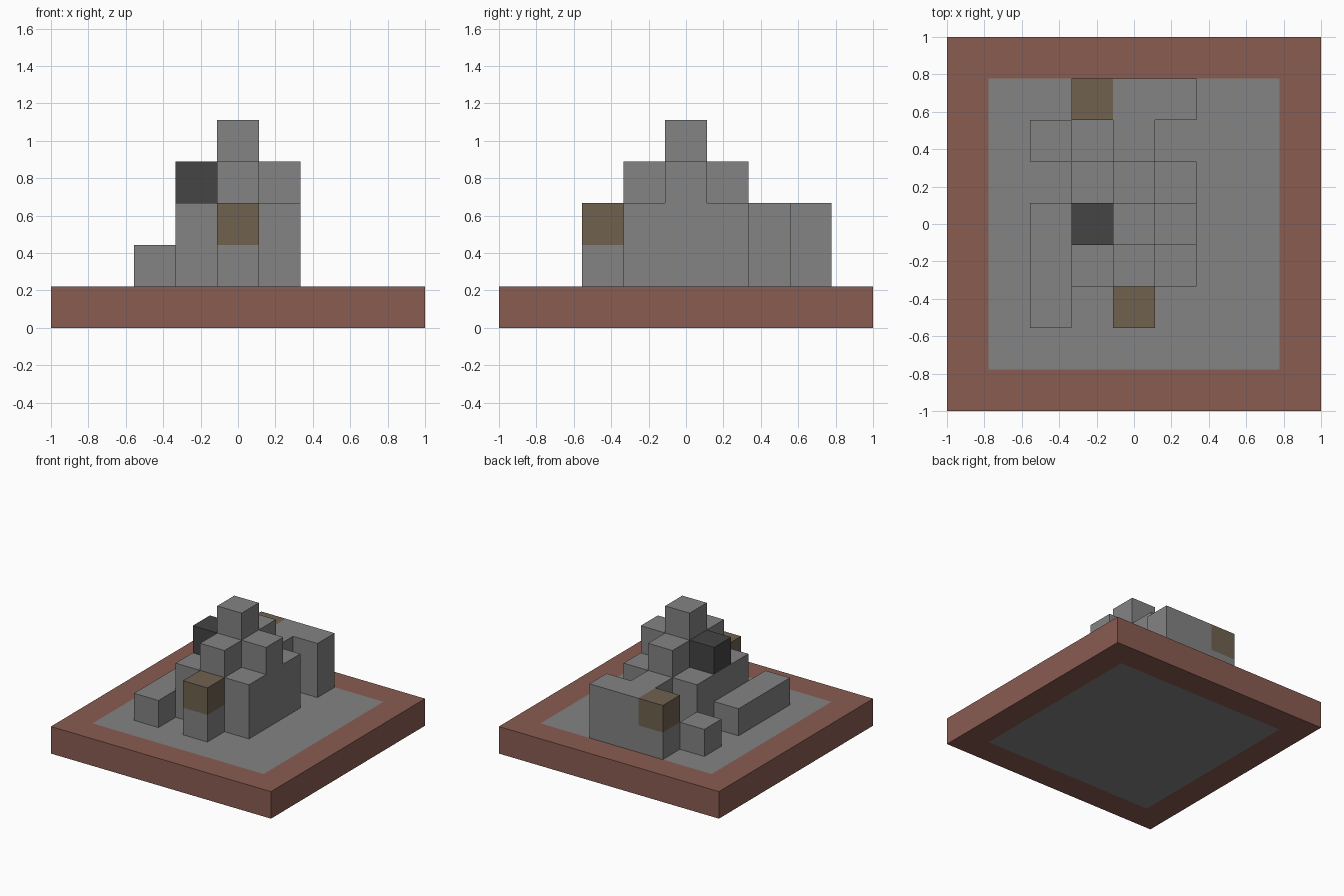
import bpy
import bmesh
from mathutils import Vector

if "Cube" in bpy.data.objects:
    bpy.data.objects.remove(bpy.data.objects["Cube"], do_unlink=True)

U = 2 / 9  # block size


def material(name, rgb):
    m = bpy.data.materials.new(name)
    m.use_nodes = True
    m.diffuse_color = (*rgb, 1)
    m.node_tree.nodes["Principled BSDF"].inputs["Base Color"].default_value = (*rgb, 1)
    return m


STONE, BRICK, WOOD, COAL = range(4)
MATERIALS = [
    material("grey stone", (0.227, 0.227, 0.227)),
    material("red brick", (0.25, 0.107, 0.083)),
    material("brown wood", (0.16, 0.12, 0.078)),
    material("dark coal", (0.058, 0.058, 0.058)),
]


def column(x, y, height):
    return {(x, y, z) for z in range(1, height + 1)}


def columns(*specs):
    return set().union(*(column(*s) for s in specs))


# Base slab: nine by nine blocks
base = {(x, y, 0) for x in range(-4, 5) for y in range(-4, 5)}

# Stepped tower: each step away from the middle is one block lower
tower = columns(*[(x, y, 4 - abs(x) - abs(y))
                  for x in (-1, 0, 1) for y in (-1, 0, 1)])

parts = {
    "base": base,
    "stepped_tower": tower,
    "front_post": columns((0, -2, 2)),
    "back_wall": columns((-1, 3, 2), (0, 3, 2), (1, 3, 2), (0, 2, 2)),
    "low_side_wall": columns((-2, 0, 1), (-2, -1, 1), (-2, -2, 1)),
    "low_side_block": columns((-2, 2, 1)),
}


# The tower steps: edges three high, corners two high, one block added to the edges
tower_tops = {(1, 0): 3, (-1, 0): 3, (0, 1): 3, (0, -1): 3, (0, 0): 4}
parts["stepped_tower"] = columns(*[(x, y, tower_tops.get((x, y), 2))
                                   for x in (-1, 0, 1) for y in (-1, 0, 1)])
occupied = set().union(*parts.values())
accents = {(0, -2, 2): WOOD, (-1, 3, 2): WOOD, (-1, 0, 3): COAL}


def colour_of(cell):
    # Outer ring of the base is brick, single accent blocks differ
    if cell[2] == 0 and max(abs(cell[0]), abs(cell[1])) == 4:
        return BRICK
    return accents.get(cell, STONE)


def build(name, cells):
    """Make one mesh from the exposed sides of the blocks."""
    bm = bmesh.new()
    corners = {}

    def vert(p):
        key = tuple(round(2 * c) for c in p)
        if key not in corners:
            corners[key] = bm.verts.new(p * U)
        return corners[key]

    for cell in sorted(cells):
        centre = Vector(cell) + Vector((0, 0, 0.5))
        for axis in range(3):
            for sign in (-1, 1):
                neighbour = list(cell)
                neighbour[axis] += sign
                if tuple(neighbour) in occupied:
                    continue
                n, a, b = Vector(), Vector(), Vector()
                n[axis] = sign / 2
                a[(axis + 1) % 3] = 0.5
                b[(axis + 2) % 3] = sign / 2
                ring = [centre + n + d for d in (-a - b, a - b, a + b, b - a)]
                face = bm.faces.new([vert(p) for p in ring])
                face.material_index = colour_of(cell)
    mesh = bpy.data.meshes.new(name)
    bm.to_mesh(mesh)
    bm.free()
    for m in MATERIALS:
        mesh.materials.append(m)
    bpy.context.collection.objects.link(bpy.data.objects.new(name, mesh))


for part_name, part_cells in parts.items():
    build(part_name, part_cells)
